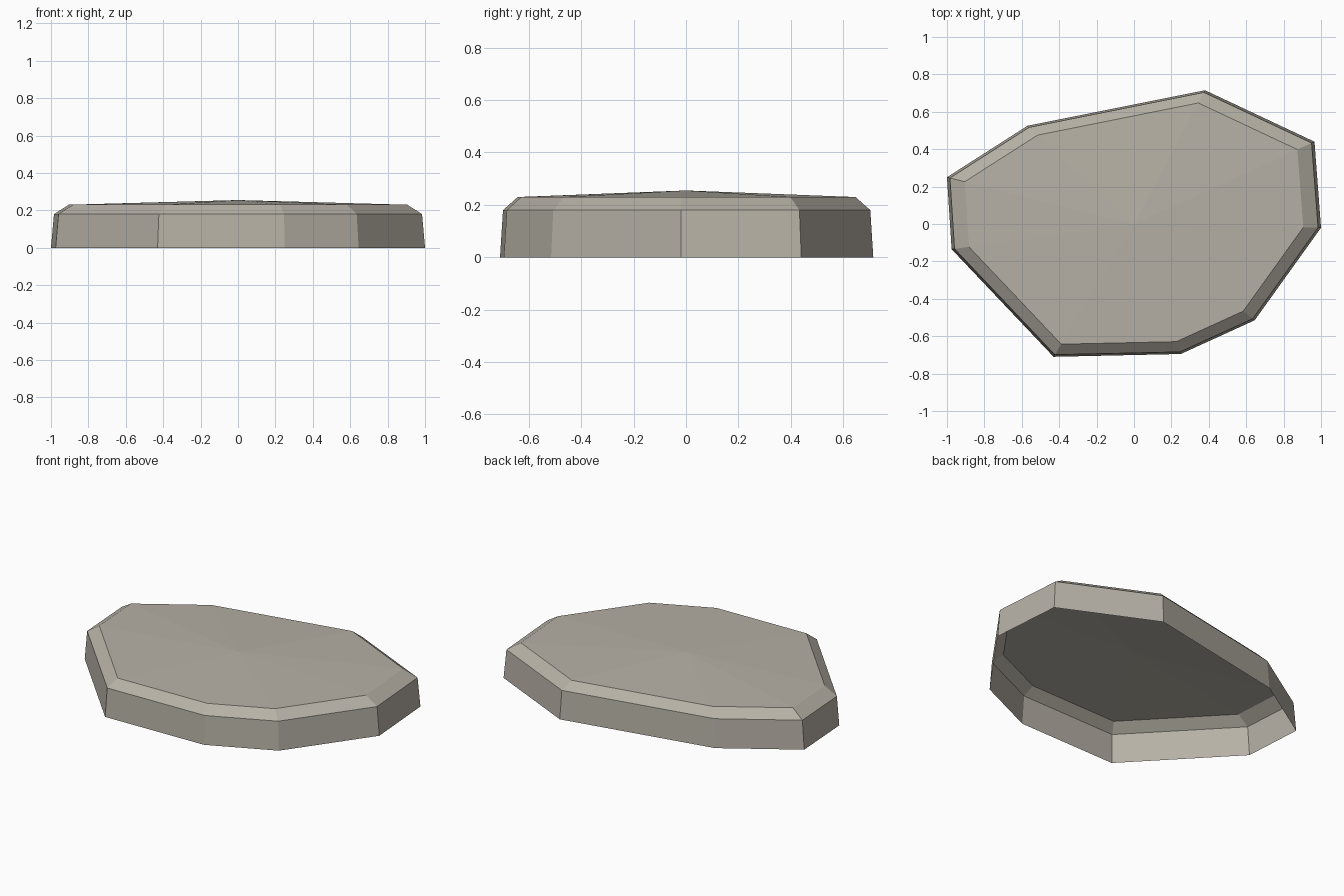
import bpy
import bmesh

cube = bpy.data.objects.get("Cube")
if cube:
    bpy.data.objects.remove(cube, do_unlink=True)

# Warm grey stone
stone = bpy.data.materials.new("warm_grey_stone")
stone.use_nodes = True
colour = (0.47, 0.44, 0.38, 1)
stone.diffuse_color = colour
bsdf = stone.node_tree.nodes["Principled BSDF"]
bsdf.inputs["Base Color"].default_value = colour
bsdf.inputs["Roughness"].default_value = 0.9

# Irregular footprint, counter-clockwise from the front
outline = [(-0.43, -0.71), (0.25, -0.695), (0.645, -0.515),
           (1.0, -0.02), (0.965, 0.44), (0.38, 0.715),
           (-0.57, 0.525), (-1.0, 0.25), (-0.975, -0.135)]
# Footprint scale and height: ground, wall top, chamfer top
levels = [(1.0, 0.0), (0.984, 0.18), (0.905, 0.23)]

# Open-bottomed shell: rings joined by quads, closed by a shallow fan
bm = bmesh.new()
rings = [[bm.verts.new((x * s, y * s, z)) for x, y in outline]
         for s, z in levels]
apex = bm.verts.new((0, 0, 0.255))
count = len(outline)
for i in range(count):
    j = (i + 1) % count
    for low, high in zip(rings, rings[1:]):
        bm.faces.new((low[i], low[j], high[j], high[i]))
    bm.faces.new((rings[-1][i], rings[-1][j], apex))

mesh = bpy.data.meshes.new("stone_slab")
bm.to_mesh(mesh)
bm.free()
mesh.materials.append(stone)
slab = bpy.data.objects.new("stone_slab", mesh)
bpy.context.collection.objects.link(slab)
